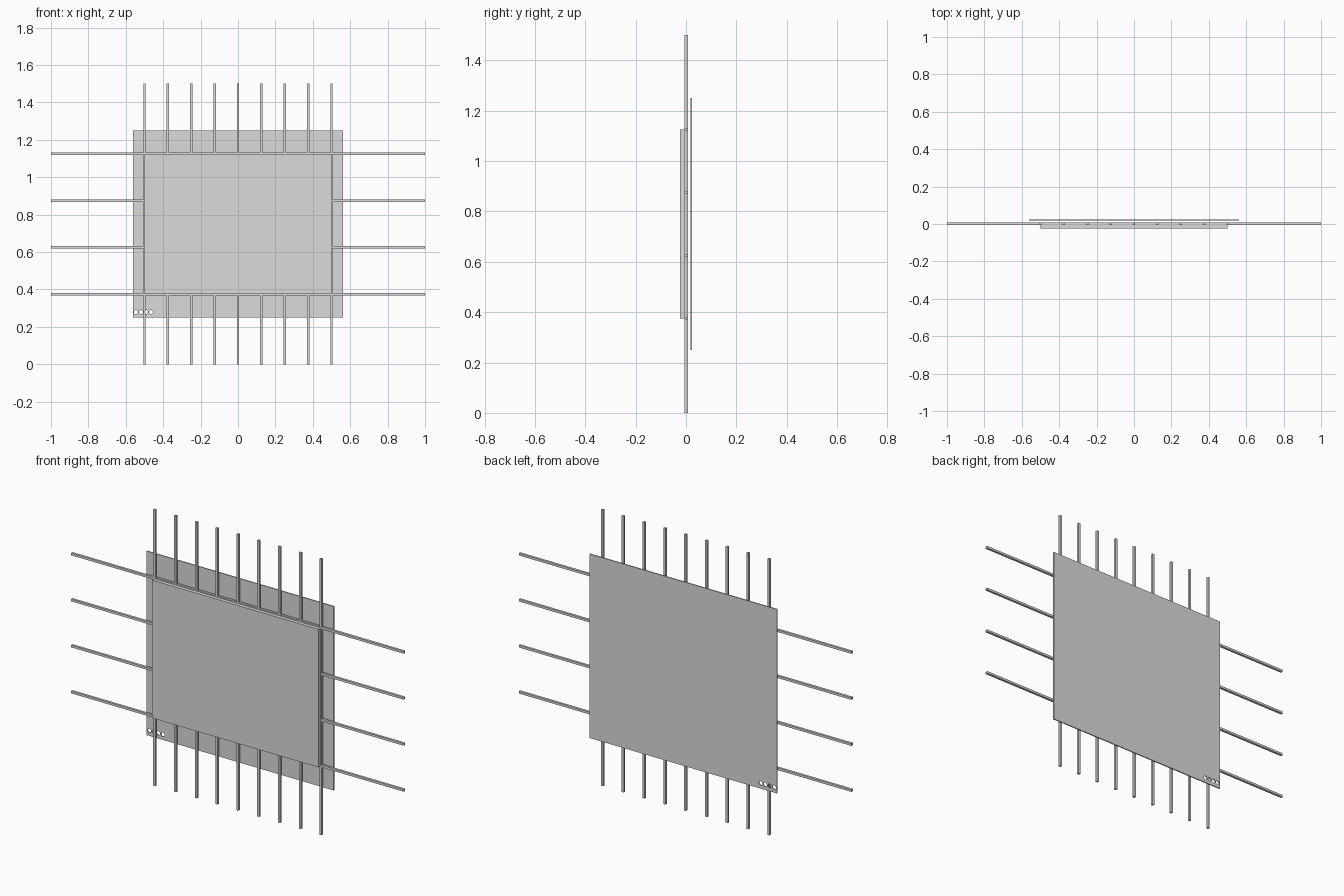
import bpy

if "Cube" in bpy.data.objects:
    bpy.data.objects.remove(bpy.data.objects["Cube"])

grey = bpy.data.materials.new("light grey")
grey.diffuse_color = (0.71, 0.71, 0.71, 1)
grey.use_nodes = True
grey.node_tree.nodes["Principled BSDF"].inputs["Base Color"].default_value = grey.diffuse_color


def box(name, lo, hi):
    """Axis-aligned box between two corners."""
    bpy.ops.mesh.primitive_cube_add(size=1, location=[(a + b) / 2 for a, b in zip(lo, hi)])
    ob = bpy.context.object
    ob.name = name
    ob.scale = [b - a for a, b in zip(lo, hi)]
    bpy.ops.object.transform_apply(location=False, rotation=False, scale=True)
    ob.data.materials.append(grey)
    return ob


R = 0.00625             # half thickness of the bars
Y0, Y1 = -0.005, 0.0075  # front and back of the bars

# Front slab
box("front_slab", (-0.5, -0.024, 0.375), (0.5, 0.0, 1.125))

# Upright bars
for i in range(9):
    x = -0.5 + 0.125 * i
    box(f"upright_bar_{i + 1}", (x - R, Y0, 0), (x + R, Y1, 1.5))

# Cross bars
for i in range(4):
    z = 0.375 + 0.25 * i
    box(f"cross_bar_{i + 1}", (-1, Y0, z - R), (1, Y1, z + R))

# Back panel with a short row of round holes in the lower corner
panel = box("back_panel", (-0.5625, 0.018, 0.25), (0.5625, 0.024, 1.25))
for i in range(4):
    bpy.ops.mesh.primitive_cylinder_add(vertices=16, radius=0.011, depth=0.03,
                                        location=(-0.546 + 0.027 * i, 0.021, 0.279),
                                        rotation=(1.570796, 0, 0))
    cutter = bpy.context.object
    cutter.name = f"hole_cutter_{i + 1}"
    cutter.hide_render = True
    cutter.hide_set(True)
    cut = panel.modifiers.new(f"hole_{i + 1}", "BOOLEAN")
    cut.operation = "DIFFERENCE"
    cut.solver = "EXACT"
    cut.object = cutter
